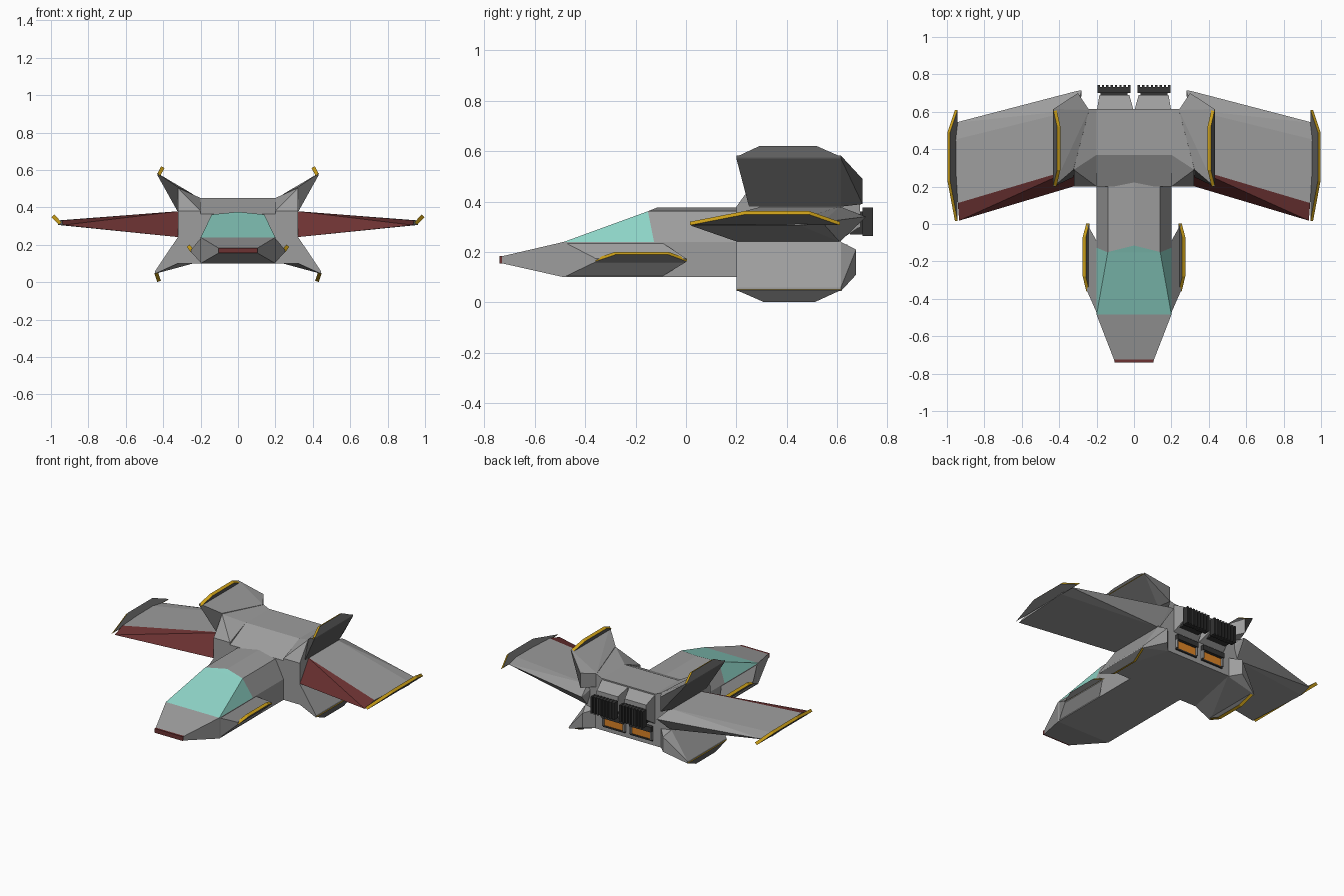
import bpy, bmesh
from mathutils import Vector

if "Cube" in bpy.data.objects:
    bpy.data.objects.remove(bpy.data.objects["Cube"])


def mat(name, rgb):
    m = bpy.data.materials.new(name)
    m.diffuse_color = (*rgb, 1)
    m.use_nodes = True
    m.node_tree.nodes["Principled BSDF"].inputs["Base Color"].default_value = m.diffuse_color
    return m


GREY = mat("hull grey", (.34, .34, .34))
SHADE = mat("dark grey", (.11, .11, .11))
RED = mat("dark red", (.15, .032, .032))
GOLD = mat("gold trim", (.62, .36, .01))
TEAL = mat("teal glass", (.27, .66, .57))
ORANGE = mat("engine orange", (.72, .23, .02))
DARK = mat("charcoal", (.035, .035, .035))


def hull(name, pts, mats=(GREY,), rule=None, cut=None):
    """Convex flat-faced part; rule(face) picks the material, cut adds an edge loop."""
    bm = bmesh.new()
    for p in pts:
        bm.verts.new(p)
    bmesh.ops.convex_hull(bm, input=bm.verts[:])
    loose = [v for v in bm.verts if not v.link_faces]
    bmesh.ops.delete(bm, geom=loose, context='VERTS')
    bmesh.ops.dissolve_limit(bm, angle_limit=.02, verts=bm.verts[:], edges=bm.edges[:])
    if cut:
        bmesh.ops.bisect_plane(bm, geom=bm.verts[:] + bm.edges[:] + bm.faces[:],
                               plane_co=cut[0], plane_no=cut[1])
    bmesh.ops.recalc_face_normals(bm, faces=bm.faces[:])
    bm.normal_update()
    if rule:
        for f in bm.faces:
            f.material_index = int(rule(f))
    me = bpy.data.meshes.new(name)
    bm.to_mesh(me)
    bm.free()
    for m in mats:
        me.materials.append(m)
    ob = bpy.data.objects.new(name, me)
    bpy.context.collection.objects.link(ob)
    return ob


def pair(name, pts, *args):
    for side, s in (("right", 1), ("left", -1)):
        hull(f"{name}_{side}", [(s * x, y, z) for x, y, z in pts], *args)


def both(pts):
    return [(s * x, y, z) for x, y, z in pts for s in (1, -1)]


def box(x0, x1, y0, y1, z0, z1):
    return [(x, y, z) for x in (x0, x1) for y in (y0, y1) for z in (z0, z1)]


def section(x, yz):
    return [(x, y, z) for y, z in yz]


def side(f):
    return 1 if f.calc_center_median().x > 0 else -1


def winglet(name, base, top, t=.02):
    """Thin dark tip plate with gold rim; base/top = (x, z, y_front, y_back)."""
    n = Vector((top[1] - base[1], 0, base[0] - top[0])).normalized()
    pts = [Vector((x, y, z)) + n * k * t / 2
           for x, z, y0, y1 in (base, top) for y in (y0, y1) for k in (1, -1)]
    pair(name, pts, (SHADE, GOLD),
         lambda f: abs(f.normal.x * side(f) * n.x + f.normal.z * n.z) < .7)


# nose and red nose plate
hull("nose", both([(.2, -.485, .1), (.2, -.485, .24), (.105, -.73, .155), (.105, -.73, .183)]))
hull("nose_plate", box(-.105, .105, -.74, -.725, .155, .184), (RED,))

# cabin with teal canopy faces
hull("cabin", both([(.2, -.485, .1), (.2, -.485, .24), (.14, -.15, .362), (0, -.115, .376),
                    (.2, .3, .1), (.2, .3, .24), (.14, .3, .362), (0, .3, .376)]),
     (GREY, TEAL),
     lambda f: f.calc_center_median().z > .25 and (
         (f.normal.y < -.2 and f.normal.z > .2)
         or (abs(f.normal.x) > .5 and f.calc_center_median().y < -.14)),
     ((0, -.127, .24), (0, .12, .024)))

# side strakes on the cabin
pair("strake", section(.195, [(-.485, .1), (-.485, .24), (-.1, .1), (-.1, .24)])
     + section(.25, [(-.36, .16), (-.36, .175), (0, .16), (0, .175)]))
winglet("strake_tip", (.247, .168, -.36, .003), (.266, .195, -.28, -.07))

# centre body
hull("centre_body", both(section(.2, [(.2, .1), (.2, .365), (.37, .45), (.615, .45), (.615, .1)])))
pair("shoulder", section(.2, [(.2, .24), (.2, .38), (.37, .45), (.615, .45), (.615, .24)])
     + section(.322, [(.2, .24), (.2, .38), (.29, .505), (.615, .505), (.615, .24)]))
pair("lower_shoulder", box(.19, .322, .2, .615, .1, .245))

# upper fins with dark outer faces and rear points
pair("upper_fin", section(.324, [(.29, .51), (.25, .38), (.615, .51), (.615, .38)])
     + section(.43, [(.2, .57), (.2, .582), (.615, .57), (.615, .582)])
     + section(.3, [(.70, .39), (.70, .49)]) + section(.24, [(.61, .47), (.61, .38)]),
     (GREY, SHADE), lambda f: f.normal.x * side(f) > .3 or f.normal.y < -.5)
winglet("upper_fin_tip", (.424, .573, .2, .615), (.402, .615, .29, .52))

# lower fins, with rear points
pair("lower_fin", section(.322, [(.2, .24), (.2, .1), (.615, .24), (.615, .1)])
     + section(.443, [(.2, .045), (.2, .06), (.615, .045), (.615, .06)])
     + section(.3, [(.675, .11), (.675, .21)]) + section(.24, [(.61, .23), (.61, .1)]))
winglet("lower_fin_tip", (.438, .052, .2, .615), (.422, .004, .31, .51))

# main wings with red leading face
pair("wing", section(.31, [(.205, .24), (.3, .38), (.61, .38), (.71, .34), (.61, .24)])
     + [(.28, .715, .34), (.935, .018, .305), (.942, .112, .33)]
     + section(.962, [(.45, .33), (.54, .318), (.45, .306)]),
     (GREY, RED), lambda f: f.normal.y < -.12 and f.normal.z > -.2)
winglet("wing_tip", (.95, .313, .015, .61), (.99, .355, .23, .49))

# upper engines: tapered housing and ridged dark nozzle
pair("engine_housing", section(0, [(.6, .24), (.6, .45)]) + section(.2, [(.6, .24), (.6, .45)])
     + section(.025, [(.69, .3), (.69, .4)]) + section(.185, [(.69, .3), (.69, .4)]))
pair("nozzle", box(.02, .195, .7, .732, .265, .375), (DARK,))
pair("nozzle_neck", box(.035, .18, .65, .705, .27, .36), (DARK,))
for i in range(8):
    x = .02 + i * .0233
    pair(f"nozzle_slat_{i}", box(x, x + .012, .70, .742, .263, .377), (DARK,))

# lower engines: orange glow plates in shallow dark frames
pair("engine_glow", box(.03, .175, .612, .62, .14, .195), (ORANGE,))
pair("glow_frame_top", box(.02, .185, .61, .64, .195, .23), (DARK,))
pair("glow_frame_bottom", box(.02, .185, .61, .625, .13, .14), (DARK,))
for i, x in enumerate((.02, .175)):
    pair(f"glow_frame_side_{i}", box(x, x + .01, .61, .635, .14, .195))
